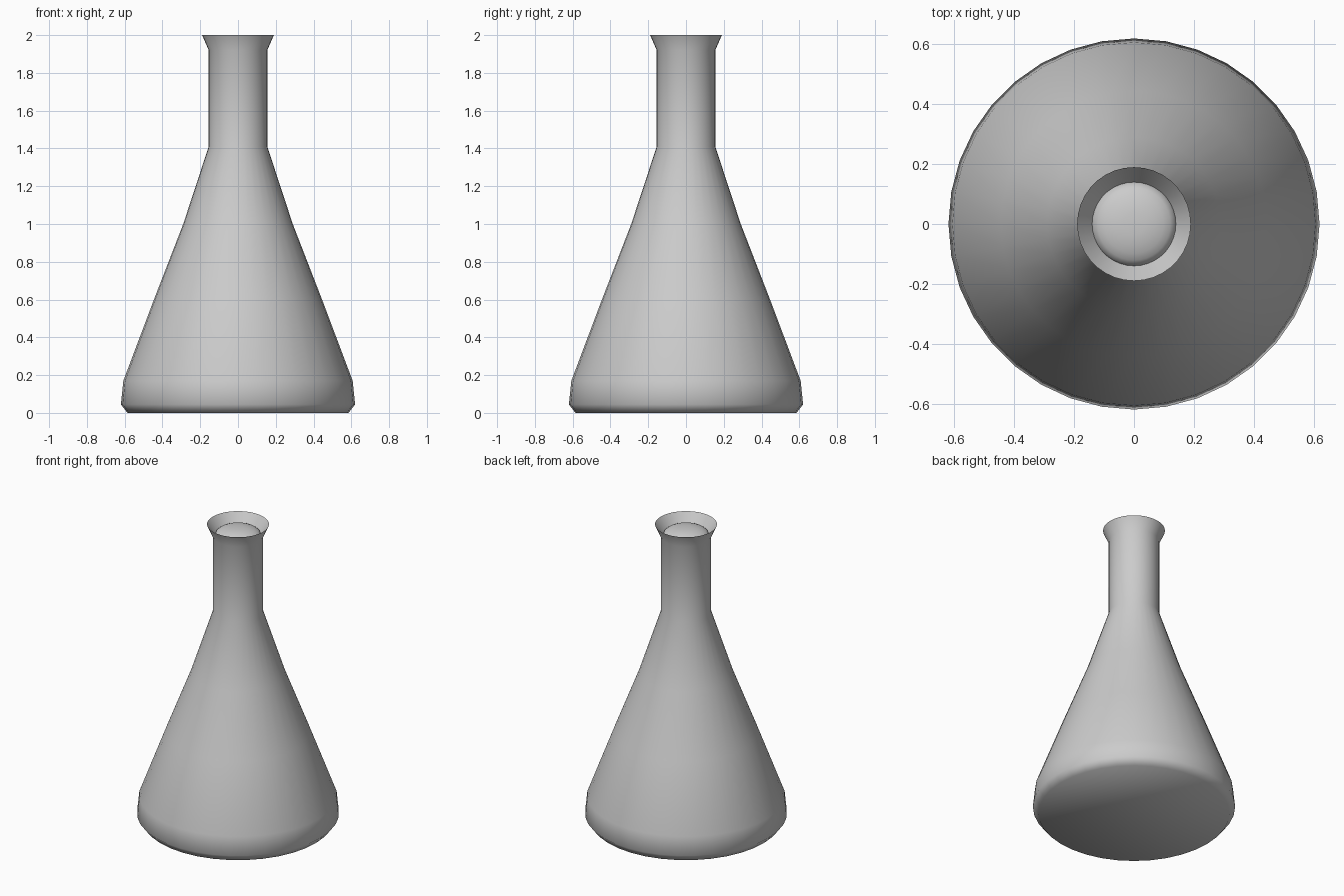
import bpy
import bmesh
import math

SIDES = 36

cube = bpy.data.objects.get("Cube")
if cube:
    bpy.data.objects.remove(cube, do_unlink=True)

# Single grey material
GREY = (0.6, 0.6, 0.6, 1.0)
grey = bpy.data.materials.new("plain_grey")
grey.use_nodes = True
grey.diffuse_color = GREY
grey.node_tree.nodes["Principled BSDF"].inputs["Base Color"].default_value = GREY


def lathe(name, profile, close_start=False, close_end=False):
    """Turn (radius, height) points around z; optionally close the ends."""
    bm = bmesh.new()
    rings = []
    for r, z in profile:
        rings.append([bm.verts.new((r * math.cos(math.tau * i / SIDES),
                                    r * math.sin(math.tau * i / SIDES), z))
                      for i in range(SIDES)])
    for low, high in zip(rings, rings[1:]):
        for i in range(SIDES):
            j = (i + 1) % SIDES
            bm.faces.new((low[i], low[j], high[j], high[i]))
    if close_start:
        bm.faces.new(rings[0][::-1])
    if close_end:
        bm.faces.new(rings[-1])
    for face in bm.faces:
        face.smooth = True
    mesh = bpy.data.meshes.new(name)
    bm.to_mesh(mesh)
    bm.free()
    mesh.materials.append(grey)
    obj = bpy.data.objects.new(name, mesh)
    bpy.context.collection.objects.link(obj)
    return obj


# Flask wall: chamfered base, conical body, straight neck, flared lip
lathe("flask_body", [
    (0.585, 0.0), (0.62, 0.045), (0.607, 0.17), (0.445, 0.6),
    (0.29, 1.0), (0.155, 1.41), (0.155, 1.92), (0.19, 2.0),
], close_start=True)

# Inside of the lip, sloping down to the mouth
lathe("lip_inside", [(0.19, 2.0), (0.14, 1.93)])

# Shallow rounded surface filling the mouth
dome = []
for k in range(6):
    a = math.radians(15 * k)
    dome.append((0.14 * math.cos(a), 1.93 + 0.05 * math.sin(a)))
lathe("mouth_dome", dome, close_end=True)
